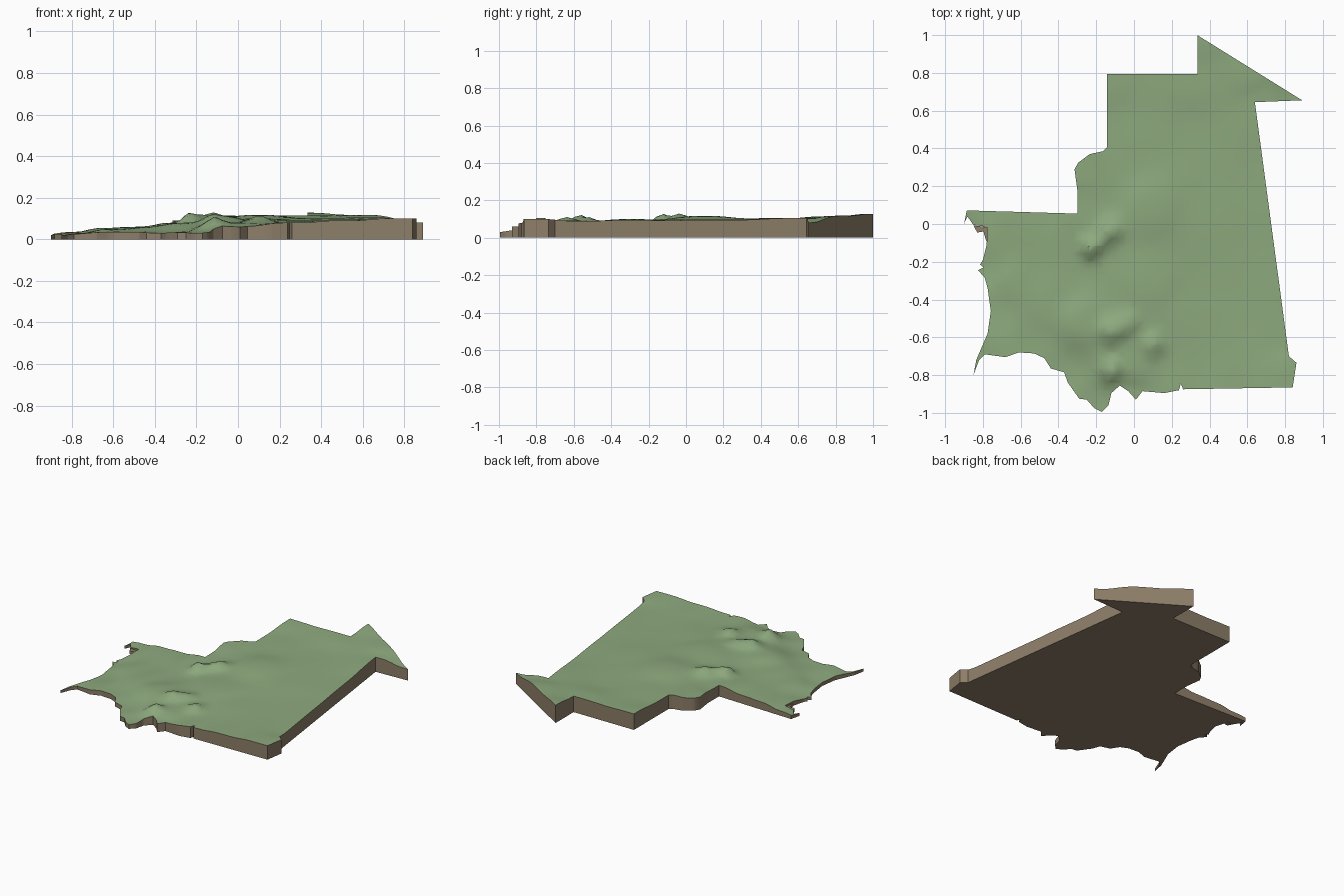
import bpy, bmesh, math
from mathutils import Vector

if "Cube" in bpy.data.objects:
    bpy.data.objects.remove(bpy.data.objects["Cube"])


def material(name, rgb):
    m = bpy.data.materials.new(name)
    m.diffuse_color = (*rgb, 1)
    m.use_nodes = True
    m.node_tree.nodes["Principled BSDF"].inputs["Base Color"].default_value = m.diffuse_color
    return m


GREEN = material("grass green", (0.27, 0.40, 0.21))
BROWN = material("earth brown", (0.27, 0.21, 0.14))

# Border and coastline, clockwise from the northern tip
OUTLINE = [
    (.335, 1), (.89, .655), (.64, .645), (.82, -.70), (.86, -.735), (.84, -.865),
    (.26, -.875), (.248, -.845), (.238, -.88), (.16, -.895), (.045, -.885), (.01, -.93),
    (-.03, -.885), (-.075, -.855), (-.12, -.895), (-.135, -.96), (-.17, -.995),
    (-.21, -.975), (-.25, -.93), (-.29, -.925), (-.35, -.84), (-.37, -.785), (-.44, -.765),
    (-.475, -.71), (-.53, -.685), (-.61, -.68), (-.68, -.705), (-.79, -.69), (-.82, -.72),
    (-.85, -.80), (-.835, -.72), (-.775, -.58), (-.758, -.46), (-.775, -.34), (-.79, -.285),
    (-.825, -.245), (-.795, -.23), (-.815, -.215), (-.80, -.19), (-.78, -.11), (-.777, -.015),
    (-.85, -.005), (-.882, .04), (-.90, 0), (-.885, .072), (-.30, .055), (-.30, .18),
    (-.315, .29), (-.295, .325), (-.235, .37), (-.165, .385), (-.143, .405),
    (-.143, .795), (.335, .795)]

# Spot heights: x, y, z
SPOTS = [
    (-.9, 0, .02), (-.85, -.8, .02), (-.77, -.45, .025), (-.82, -.25, .02), (-.8, .06, .035),
    (-.65, .06, .055), (-.5, .06, .06), (-.3, .06, .08), (-.6, -.3, .05), (-.55, -.67, .035),
    (-.4, -.35, .06), (-.38, -.8, .03), (-.2, -.97, .03), (0, -.92, .06), (.26, -.87, .08),
    (.5, -.87, .09), (.75, -.87, .10), (.85, -.78, .10), (.8, -.6, .09), (.75, -.2, .092),
    (.7, .2, .095), (.65, .6, .105), (.89, .65, .08), (.6, .82, .118), (.34, 1, .128),
    (.3, .78, .115), (-.14, .8, .115), (-.14, .4, .10), (-.3, .3, .09), (.1, .1, .118),
    (.4, .1, .10), (.3, -.4, .09), (.1, -.3, .10), (0, .45, .105), (.3, .45, .10),
    (-.25, -.5, .08), (0, -.75, .08)]

# Hills: x, y, added height, radius
HILLS = [
    (-.12, -.03, .04, .06), (-.23, -.13, .055, .05), (-.17, -.08, .02, .05),
    (-.12, -.57, .045, .06), (-.03, -.53, .03, .06), (.1, -.64, .035, .06),
    (-.12, -.78, .045, .05)]


def height(x, y):
    total = weight = 0
    for sx, sy, sz in SPOTS:
        w = 1 / ((x - sx) ** 2 + (y - sy) ** 2 + .002) ** 1.6
        total += w * sz
        weight += w
    bump = sum(a * math.exp(-((x - hx) ** 2 + (y - hy) ** 2) / (r * r))
               for hx, hy, a, r in HILLS)
    return total / weight + bump


def slab(name, outline, top, step, top_index):
    """Solid with a flat base, upright sides and a top following top(x, y)."""
    bm = bmesh.new()
    bm.faces.new([bm.verts.new((x, y, 0)) for x, y in outline])
    bmesh.ops.triangulate(bm, faces=bm.faces[:])
    # grid cuts give the relief its resolution
    for axis in (Vector((1, 0, 0)), Vector((0, 1, 0))):
        for i in range(int(-1 / step), int(1 / step) + 1):
            bmesh.ops.bisect_plane(bm, geom=bm.verts[:] + bm.edges[:] + bm.faces[:],
                                   dist=1e-5, plane_co=axis * (i * step + .003), plane_no=axis)
    ext = bmesh.ops.extrude_face_region(bm, geom=bm.faces[:], use_keep_orig=True)
    for v in ext["geom"]:
        if isinstance(v, bmesh.types.BMVert):
            v.co.z = top(v.co.x, v.co.y)
    bmesh.ops.triangulate(bm, faces=bm.faces[:])
    bmesh.ops.recalc_face_normals(bm, faces=bm.faces[:])
    for f in bm.faces:
        f.material_index = top_index if f.normal.z > .3 else 1
    mesh = bpy.data.meshes.new(name)
    bm.to_mesh(mesh)
    bm.free()
    mesh.materials.append(GREEN)
    mesh.materials.append(BROWN)
    ob = bpy.data.objects.new(name, mesh)
    bpy.context.collection.objects.link(ob)
    bpy.context.view_layer.objects.active = ob
    ob.select_set(True)
    bpy.ops.object.shade_smooth_by_angle(angle=math.radians(40))
    ob.select_set(False)
    return ob


# Relief block
slab("terrain", OUTLINE, height, .04, 0)

# Bare shore in the western bay
slab("bare_shore", [(-.85, -.008), (-.777, -.016), (-.78, -.10), (-.797, -.04), (-.83, -.045)],
     lambda x, y: .02, .5, 1)
